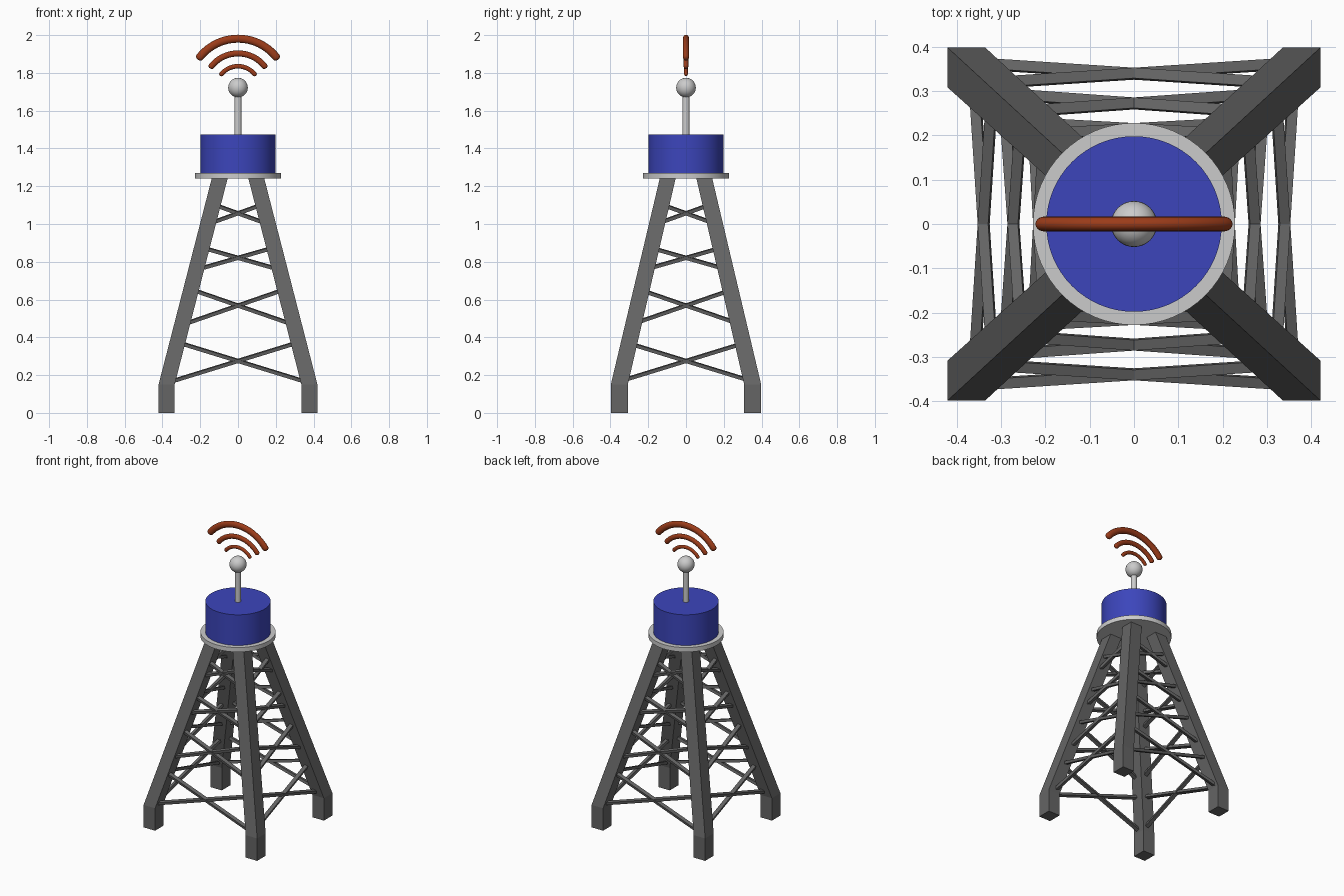
import bpy, bmesh
from math import sin, cos, radians
from mathutils import Vector, Matrix

if "Cube" in bpy.data.objects:
    bpy.data.objects.remove(bpy.data.objects["Cube"])


def material(name, rgb):
    m = bpy.data.materials.new(name)
    m.diffuse_color = (*rgb, 1)
    m.use_nodes = True
    m.node_tree.nodes["Principled BSDF"].inputs["Base Color"].default_value = m.diffuse_color
    return m


STEEL = material("dark_steel", (0.13, 0.13, 0.13))
BLUE = material("blue_paint", (0.045, 0.06, 0.5))
RED = material("rust_red", (0.33, 0.045, 0.01))


def finish(bm, name, mat=None):
    bmesh.ops.recalc_face_normals(bm, faces=bm.faces)
    me = bpy.data.meshes.new(name)
    bm.to_mesh(me)
    bm.free()
    ob = bpy.data.objects.new(name, me)
    bpy.context.collection.objects.link(ob)
    if mat:
        me.materials.append(mat)
    return ob


def smooth(ob):
    bpy.ops.object.select_all(action='DESELECT')
    ob.select_set(True)
    bpy.context.view_layer.objects.active = ob
    bpy.ops.object.shade_smooth_by_angle()


def cylinder(name, r, z0, z1, sides, mat=None):
    bm = bmesh.new()
    bmesh.ops.create_cone(bm, cap_ends=True, segments=sides, radius1=r, radius2=r,
                          depth=z1 - z0, matrix=Matrix.Translation((0, 0, (z0 + z1) / 2)))
    smooth(finish(bm, name, mat))


# Legs: vertical foot, then leaning in to the platform
LEG = [(0.378, 0.353, 0.0, 0.0425, 0.045), (0.378, 0.353, 0.15, 0.0425, 0.045),
       (0.096, 0.096, 1.245, 0.042, 0.042)]
for fy, yn in ((-1, "front"), (1, "back")):
    for fx, xn in ((-1, "left"), (1, "right")):
        bm = bmesh.new()
        rings = [[bm.verts.new((fx * x + a * hx, fy * y + b * hy, z))
                  for a, b in ((-1, -1), (1, -1), (1, 1), (-1, 1))]
                 for x, y, z, hx, hy in LEG]
        for lo, hi in zip(rings, rings[1:]):
            for i in range(4):
                j = (i + 1) % 4
                bm.faces.new((lo[i], lo[j], hi[j], hi[i]))
        bm.faces.new(rings[0])
        bm.faces.new(rings[-1])
        finish(bm, f"{yn}_{xn}_leg", STEEL)


# Cross braces: four X pairs on each sloping side
def add_bar(bm, p, q, normal, thick, depth):
    d = (q - p).normalized()
    n = (normal - d * normal.dot(d)).normalized()
    s = d.cross(n)
    rot = Matrix((d, n, s)).transposed().to_4x4()
    size = Matrix.Diagonal(((q - p).length, depth, thick, 1))
    bmesh.ops.create_cube(bm, size=1, matrix=Matrix.Translation((p + q) / 2) @ rot @ size)


def half_span(z):
    return 0.376 - 0.258 * (z - 0.15)


LEVELS = [(0.172, 0.363), (0.479, 0.643), (0.77, 0.865), (1.013, 1.093)]
for k, side in enumerate(("front", "right", "back", "left")):
    turn = Matrix.Rotation(radians(90 * k), 4, 'Z')
    bm = bmesh.new()
    for z0, z1 in LEVELS:
        for f in (-1, 1):
            p = Vector((f * (half_span(z0) - 0.01), -(0.402 - 0.229 * z0), z0 - 0.008))
            q = Vector((-f * (half_span(z1) - 0.01), -(0.402 - 0.229 * z1), z1 + 0.008))
            add_bar(bm, p, q, Vector((0, -1, -0.23)), 0.018, 0.024)
    bmesh.ops.transform(bm, matrix=turn, verts=bm.verts)
    finish(bm, side + "_braces", STEEL)

# Platform, drum and mast
cylinder("platform", 0.228, 1.24, 1.27, 64)
cylinder("drum", 0.198, 1.27, 1.475, 64, BLUE)
cylinder("mast", 0.019, 1.475, 1.70, 24)

# Ball on the mast
HUB = 1.722
bm = bmesh.new()
bmesh.ops.create_uvsphere(bm, u_segments=32, v_segments=16, radius=0.052,
                          matrix=Matrix.Translation((0, 0, HUB)))
smooth(finish(bm, "mast_ball"))

# Signal waves: round-ended arcs around the ball
for name, R, t in (("large", 0.259, 0.021), ("medium", 0.181, 0.016), ("small", 0.113, 0.012)):
    half = radians(51.5)
    cap = 0.8 * t / R
    path = [(-half - cap * cos(radians(a)), sin(radians(a))) for a in (5, 25, 45, 65)]
    path += [(half * (i / 12 - 1), 1) for i in range(25)]
    path += [(-a, r) for a, r in reversed(path[:4])]
    bm = bmesh.new()
    N = 16
    rings = []
    for a, r in path:
        ring = []
        for i in range(N):
            u = 2 * 3.14159265 * i / N
            rad = R + t * r * cos(u)
            ring.append(bm.verts.new((rad * sin(a), 0.8 * t * r * sin(u), HUB + rad * cos(a))))
        rings.append(ring)
    for lo, hi in zip(rings, rings[1:]):
        for i in range(N):
            j = (i + 1) % N
            bm.faces.new((lo[i], lo[j], hi[j], hi[i]))
    bm.faces.new(rings[0])
    bm.faces.new(rings[-1])
    smooth(finish(bm, name + "_signal_wave", RED))
